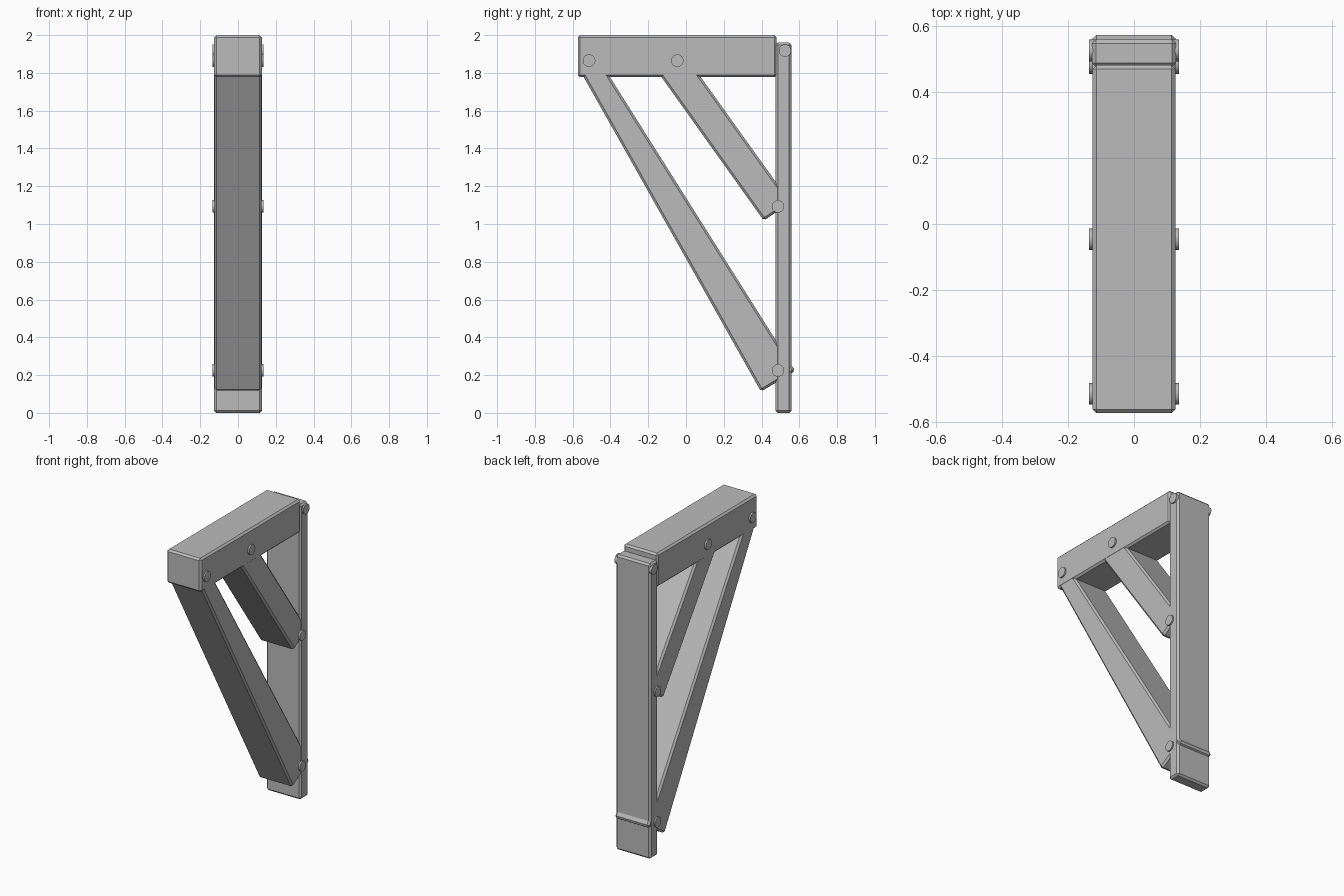
import bpy
import bmesh
import math
from mathutils import Matrix, Vector

if "Cube" in bpy.data.objects:
    bpy.data.objects.remove(bpy.data.objects["Cube"])

grey = bpy.data.materials.new("plain_grey")
grey.diffuse_color = (0.5, 0.5, 0.5, 1)
grey.use_nodes = True
grey.node_tree.nodes["Principled BSDF"].inputs["Base Color"].default_value = grey.diffuse_color


def finish(name, bm):
    bmesh.ops.recalc_face_normals(bm, faces=bm.faces)
    mesh = bpy.data.meshes.new(name)
    bm.to_mesh(mesh)
    bm.free()
    mesh.materials.append(grey)
    obj = bpy.data.objects.new(name, mesh)
    bpy.context.collection.objects.link(obj)
    return obj


def timber(name, profile, half_width, chamfer=0.012):
    """Side profile (y, z) extruded across x, with chamfered edges."""
    bm = bmesh.new()
    face = bm.faces.new([bm.verts.new((-half_width, y, z)) for y, z in profile])
    new = bmesh.ops.extrude_face_region(bm, geom=[face])["geom"]
    verts = [v for v in new if isinstance(v, bmesh.types.BMVert)]
    bmesh.ops.translate(bm, verts=verts, vec=Vector((2 * half_width, 0, 0)))
    obj = finish(name, bm)
    bevel = obj.modifiers.new("chamfer", "BEVEL")
    bevel.width = chamfer
    bevel.segments = 1
    return obj


def bolt(name, y, z, radius=0.033, half_length=0.136):
    """Round peg running through the frame from side to side."""
    bm = bmesh.new()
    bmesh.ops.create_cone(bm, cap_ends=True, segments=32, radius1=radius,
                          radius2=radius, depth=2 * half_length,
                          matrix=Matrix.Translation((0, y, z))
                          @ Matrix.Rotation(math.pi / 2, 4, 'Y'))
    obj = finish(name, bm)
    bpy.context.view_layer.objects.active = obj
    obj.select_set(True)
    bpy.ops.object.shade_smooth_by_angle(angle=math.radians(35))
    obj.select_set(False)


def box(y0, y1, z0, z1):
    return [(y0, z0), (y1, z0), (y1, z1), (y0, z1)]


# Top beam and wall post
timber("top_beam", box(-0.572, 0.48, 1.777, 2.0), 0.126)
timber("wall_post", box(0.474, 0.558, 0.0, 1.96), 0.127)

# Long tapered brace, its lower corner just breaking through the post
timber("long_brace", [(0.397, 0.113), (0.578, 0.222),
                      (-0.467, 1.88), (-0.554, 1.80)], 0.125)

# Short brace
timber("short_brace", [(0.412, 1.018), (0.553, 1.114),
                       (0.005, 1.88), (-0.16, 1.82)], 0.125)

# Bolts at every joint
for joint, y, z in [("beam_front", -0.513, 1.865), ("beam_middle", -0.046, 1.865),
                    ("post_top", 0.524, 1.918), ("post_middle", 0.487, 1.093),
                    ("post_bottom", 0.487, 0.225)]:
    bolt(joint + "_bolt", y, z)
